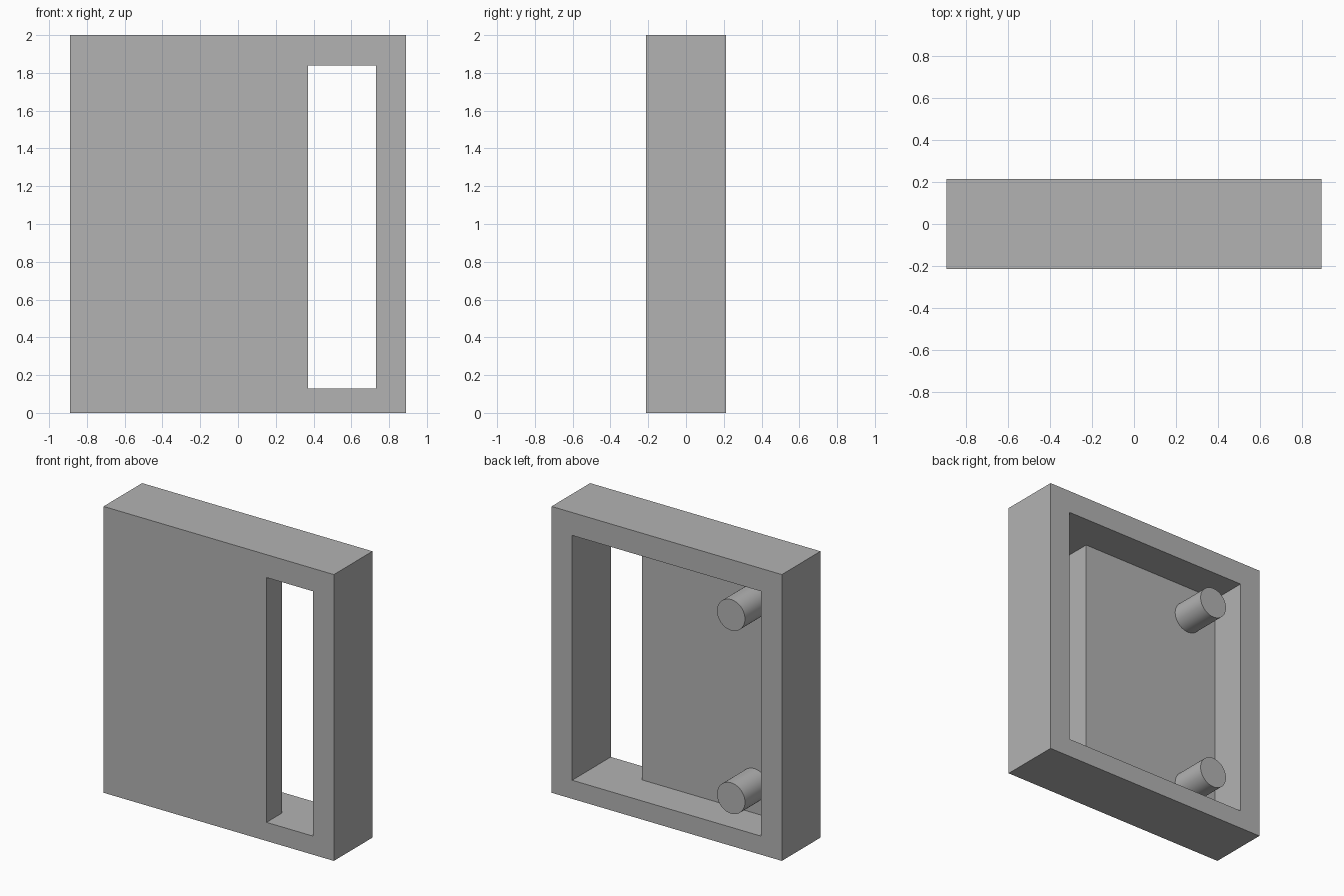
import bpy
import bmesh
import math

WIDTH, DEPTH, HEIGHT = 1.78, 0.426, 2.0
BACK = DEPTH / 2
FLOOR = -0.045          # back surface of the recessed panel
INNER = 0.73            # half width of the cavity
BOTTOM, TOP = 0.13, 1.84

cube = bpy.data.objects.get("Cube")
if cube:
    bpy.data.objects.remove(cube, do_unlink=True)

grey = bpy.data.materials.new("plain grey")
grey.use_nodes = True
colour = (0.45, 0.45, 0.45, 1.0)
grey.diffuse_color = colour
grey.node_tree.nodes["Principled BSDF"].inputs["Base Color"].default_value = colour


def prism(name, outline, z0, z1):
    """Extrude an xy outline from z0 up to z1."""
    bm = bmesh.new()
    base = bm.faces.new([bm.verts.new((x, y, z0)) for x, y in outline])
    top = bmesh.ops.extrude_face_region(bm, geom=[base])["geom"]
    moved = [v for v in top if isinstance(v, bmesh.types.BMVert)]
    bmesh.ops.translate(bm, vec=(0, 0, z1 - z0), verts=moved)
    bmesh.ops.recalc_face_normals(bm, faces=bm.faces)
    mesh = bpy.data.meshes.new(name)
    bm.to_mesh(mesh)
    bm.free()
    obj = bpy.data.objects.new(name, mesh)
    bpy.context.collection.objects.link(obj)
    mesh.materials.append(grey)
    return obj


def activate(obj):
    bpy.ops.object.select_all(action="DESELECT")
    obj.select_set(True)
    bpy.context.view_layer.objects.active = obj


# Housing block
w = WIDTH / 2
housing = prism("housing", [(-w, -BACK), (w, -BACK), (w, BACK), (-w, BACK)], 0, HEIGHT)

# Cavity open at the back, with a slot running through to the front
cutter = prism("cavity_cutter", [
    (0.37, -1), (INNER, -1), (INNER, 1), (-INNER, 1), (-INNER, FLOOR), (0.37, FLOOR),
], BOTTOM, TOP)
cutter.hide_render = True
cut = housing.modifiers.new("cavity", "BOOLEAN")
cut.operation = "DIFFERENCE"
cut.solver = "EXACT"
cut.object = cutter
activate(housing)
bpy.ops.object.modifier_apply(modifier=cut.name)
bpy.data.objects.remove(cutter, do_unlink=True)

# Round pegs standing on the panel, flush with the back rim
for name, z in (("upper_peg", 1.613), ("lower_peg", 0.333)):
    start = FLOOR - 0.02
    bpy.ops.mesh.primitive_cylinder_add(
        vertices=48, radius=0.108, depth=BACK - start,
        location=(-0.497, (BACK + start) / 2, z), rotation=(math.pi / 2, 0, 0))
    peg = bpy.context.object
    peg.name = name
    peg.data.materials.append(grey)
    activate(peg)
    bpy.ops.object.shade_smooth_by_angle(angle=math.radians(30))
